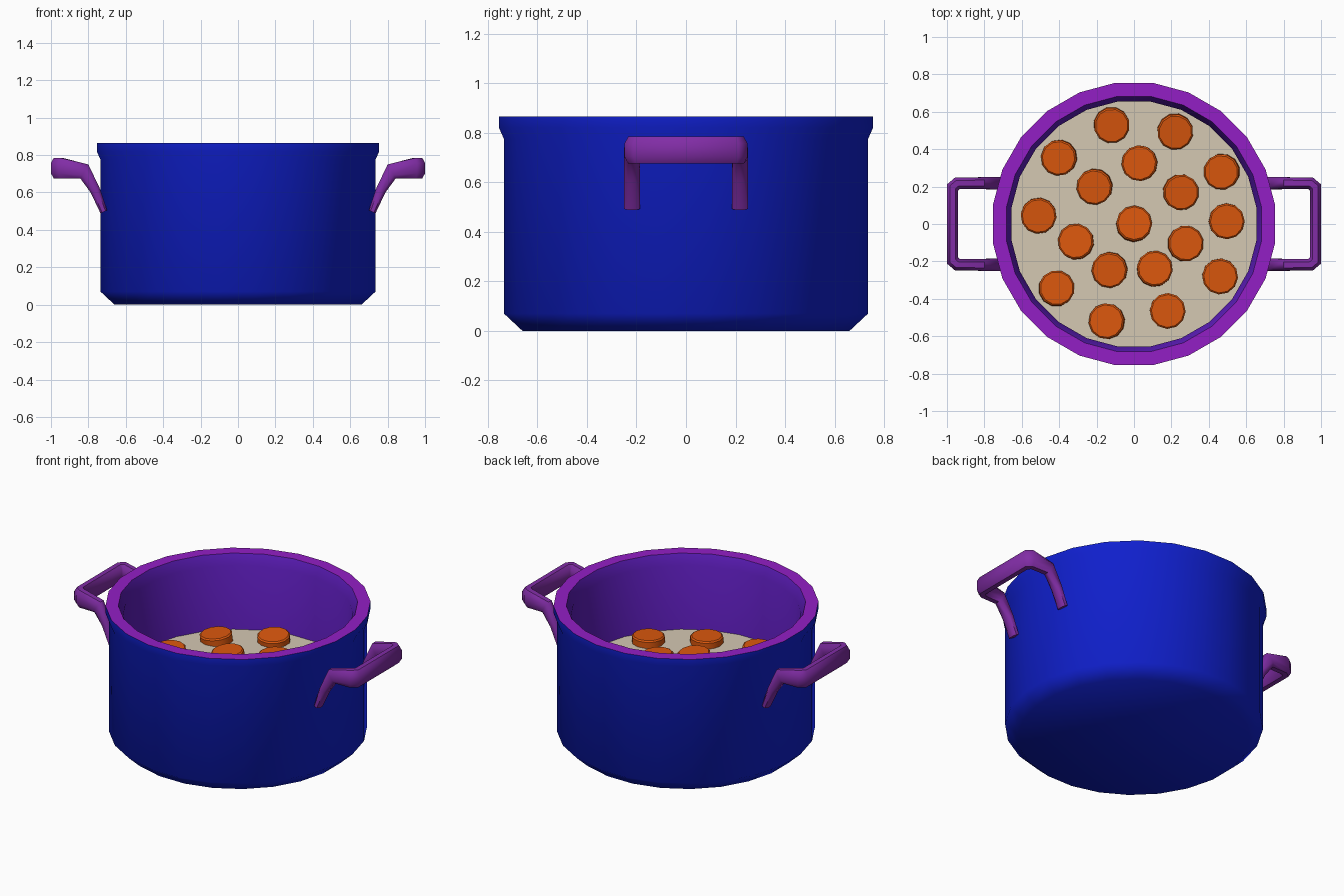
import bpy, bmesh, math, random
from mathutils import Vector, Euler

if "Cube" in bpy.data.objects:
    bpy.data.objects.remove(bpy.data.objects["Cube"])

random.seed(4)
SIDES = 24


def material(name, rgb):
    m = bpy.data.materials.new(name)
    m.diffuse_color = (*rgb, 1)
    m.use_nodes = True
    m.node_tree.nodes["Principled BSDF"].inputs["Base Color"].default_value = m.diffuse_color
    return m


BLUE = material("blue_enamel", (0.005, 0.014, 0.62))
RIM = material("purple_rim", (0.29, 0.013, 0.56))
INNER = material("violet_inside", (0.11, 0.012, 0.50))
GRIP = material("purple_grip", (0.22, 0.026, 0.38))
CREAM = material("cream_soup", (0.66, 0.58, 0.45))
ORANGE = material("orange_carrot", (0.70, 0.095, 0.004))


def finish(bm, name, mats, angle):
    me = bpy.data.meshes.new(name)
    bm.to_mesh(me)
    bm.free()
    ob = bpy.data.objects.new(name, me)
    bpy.context.collection.objects.link(ob)
    for m in mats:
        me.materials.append(m)
    bpy.ops.object.select_all(action='DESELECT')
    ob.select_set(True)
    bpy.context.view_layer.objects.active = ob
    bpy.ops.object.shade_smooth_by_angle(angle=math.radians(angle))
    return ob


def ring(bm, r, z):
    # radius is measured to the flats, so a flat faces each axis
    r /= math.cos(math.pi / SIDES)
    return [bm.verts.new((r * math.cos(a), r * math.sin(a), z))
            for a in ((i + 0.5) * 2 * math.pi / SIDES for i in range(SIDES))]


def bridge(bm, a, b, mat=0):
    n = len(a)
    for i in range(n):
        bm.faces.new((a[i], a[(i + 1) % n], b[(i + 1) % n], b[i])).material_index = mat


# Pot: one lathed shell, outside then rim then inside
profile = [(0.66, 0), (0.735, 0.07), (0.735, 0.775), (0.755, 0.82), (0.755, 0.865),
           (0.682, 0.865), (0.655, 0.80), (0.655, 0.08)]
band_mats = [0, 0, 0, 0, 1, 2, 2]
bm = bmesh.new()
rings = [ring(bm, r, z) for r, z in profile]
for i, m in enumerate(band_mats):
    bridge(bm, rings[i], rings[i + 1], m)
bm.faces.new(rings[0][::-1])
bm.faces.new(rings[-1]).material_index = 2
finish(bm, "pot", [BLUE, RIM, INNER], 50)

# Soup surface
bm = bmesh.new()
bm.faces.new(ring(bm, 0.656, 0.395))
finish(bm, "soup", [CREAM], 30)

# Carrot slices, slightly tilted and half sunk
spots = [(-.12, .53), (.22, .495), (-.40, .355), (.03, .325), (.47, .28), (-.21, .20),
         (.25, .17), (-.51, .045), (0, 0), (.495, .015), (-.31, -.095), (.275, -.105),
         (-.13, -.245), (.11, -.24), (.46, -.28), (-.415, -.345), (-.145, -.52), (.18, -.465)]
for i, (x, y) in enumerate(spots):
    bm = bmesh.new()
    bmesh.ops.create_cone(bm, cap_ends=True, segments=12, radius1=0.096,
                          radius2=0.096, depth=0.08)
    caps = [e for e in bm.edges if abs(e.verts[0].co.z - e.verts[1].co.z) < 1e-4]
    bmesh.ops.bevel(bm, geom=caps, offset=0.008, segments=1, affect='EDGES')
    ob = finish(bm, f"carrot_slice_{i + 1}", [ORANGE], 35)
    ob.location = (x, y, 0.398)
    ob.rotation_euler = Euler((random.uniform(-.1, .1), random.uniform(-.1, .1),
                               random.uniform(0, 6)))

# Handle stations: upper (x, z), lower (x, z), inner (x, y), outer (x, y)
stations = [((.700, .505), (.735, .488), (0, .185), (0, .25)),
            ((.738, .620), (.788, .600), (0, .185), (0, .25)),
            ((.800, .750), (.843, .675), (0, .188), (0, .25)),
            ((.945, .785), (.945, .675), (.933, .187), (.957, .248)),
            ((.970, .785), (.970, .675), (.940, .180), (1.00, .212))]
octagon = [(1, .5), (.5, 1), (-.5, 1), (-1, .5), (-1, -.5), (-.5, -1), (.5, -1), (1, -.5)]


def handle(name, side):
    bm = bmesh.new()
    loops = []
    for s, order in ((1, stations), (-1, stations[::-1])):
        for up, low, inn, out in order:
            cx, cz = (up[0] + low[0]) / 2, (up[1] + low[1]) / 2
            cy = (inn[1] + out[1]) / 2
            u = Vector((up[0] - low[0], 0, up[1] - low[1])) / 2
            w = Vector((out[0] - inn[0], out[1] - inn[1], 0)) / 2
            loop = []
            for a, b in octagon:
                p = Vector((cx, cy, cz)) + u * a + w * b
                loop.append(bm.verts.new((p.x * side, p.y * s, p.z)))
            loops.append(loop)
    for a, b in zip(loops, loops[1:]):
        bridge(bm, a, b)
    bm.faces.new(loops[0])
    bm.faces.new(loops[-1])
    bmesh.ops.recalc_face_normals(bm, faces=bm.faces)
    finish(bm, name, [GRIP], 50)


handle("right_handle", 1)
handle("left_handle", -1)
